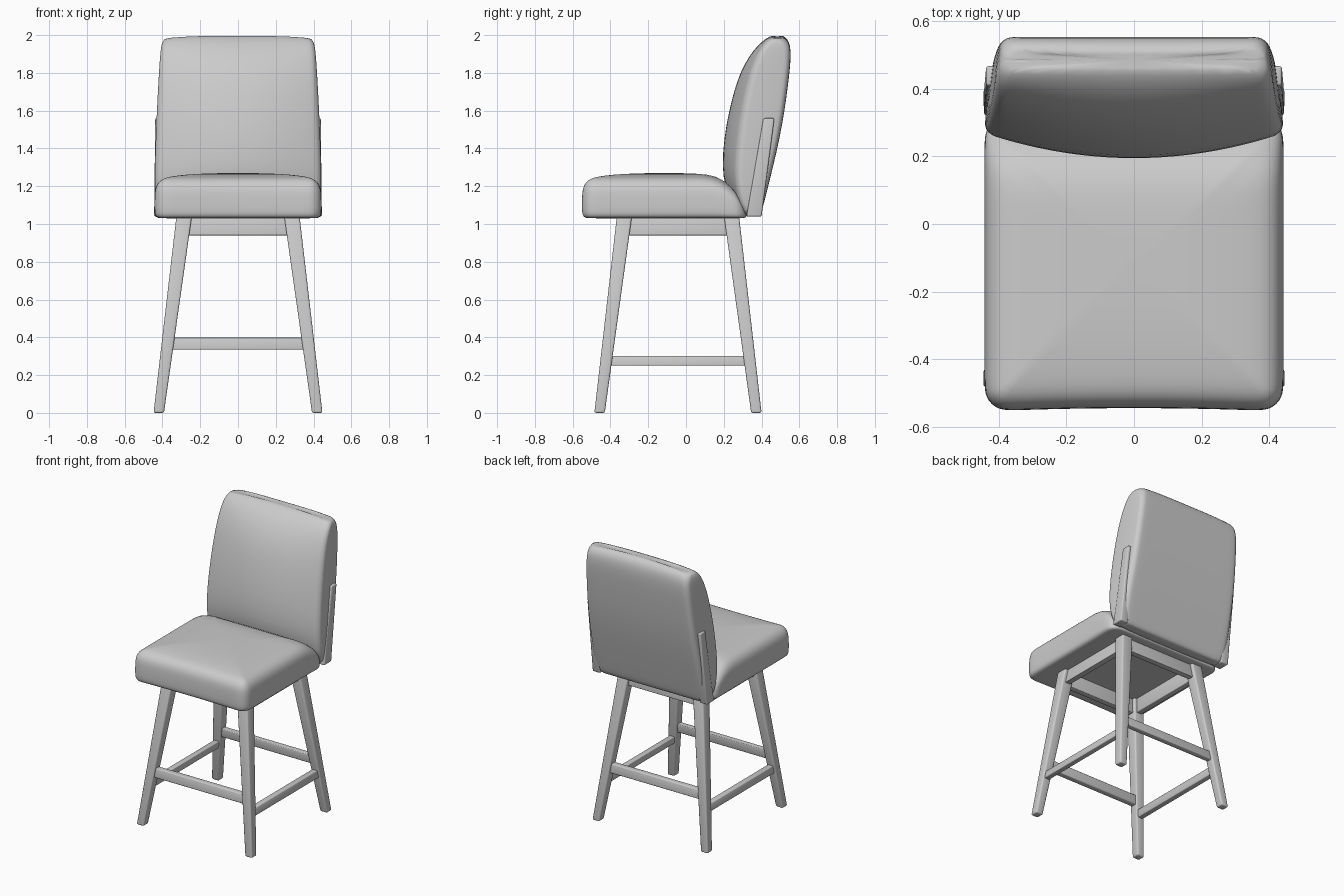
import bpy, bmesh, math

if "Cube" in bpy.data.objects:
    bpy.data.objects.remove(bpy.data.objects["Cube"])

mat = bpy.data.materials.new("light grey")
mat.diffuse_color = (0.6, 0.6, 0.6, 1)
mat.use_nodes = True
mat.node_tree.nodes["Principled BSDF"].inputs["Base Color"].default_value = mat.diffuse_color


def finish(name, bm, angle):
    bmesh.ops.recalc_face_normals(bm, faces=bm.faces)
    me = bpy.data.meshes.new(name)
    bm.to_mesh(me)
    bm.free()
    me.materials.append(mat)
    ob = bpy.data.objects.new(name, me)
    bpy.context.collection.objects.link(ob)
    bpy.ops.object.select_all(action='DESELECT')
    ob.select_set(True)
    bpy.context.view_layer.objects.active = ob
    bpy.ops.object.shade_smooth_by_angle(angle=math.radians(angle))
    return ob


def ring(a, b, r, sides=10, corner=4):
    """Rounded rectangle outline, half sizes a and b, corner radius r."""
    r = min(r, a * 0.9, b * 0.9)
    arcs = []
    for q, (sx, sy) in enumerate([(1, 1), (-1, 1), (-1, -1), (1, -1)]):
        arcs.append([(sx * (a - r) + r * math.cos((q + i / corner) * math.pi / 2),
                      sy * (b - r) + r * math.sin((q + i / corner) * math.pi / 2))
                     for i in range(corner + 1)])
    pts = []
    for q in range(4):
        p, n = arcs[q][-1], arcs[(q + 1) % 4][0]
        pts += arcs[q]
        pts += [(p[0] + (n[0] - p[0]) * i / sides, p[1] + (n[1] - p[1]) * i / sides)
                for i in range(1, sides)]
    return pts


def loft(name, loops):
    """Skin a stack of outlines into a soft cushion."""
    bm = bmesh.new()
    rows = [[bm.verts.new(p) for p in lp] for lp in loops]
    n = len(rows[0])
    for lo, hi in zip(rows, rows[1:]):
        for i in range(n):
            j = (i + 1) % n
            bm.faces.new((lo[i], lo[j], hi[j], hi[i]))
    bm.faces.new(rows[0][::-1])
    bm.faces.new(rows[-1])
    ob = finish(name, bm, 80)
    ob.modifiers.new("soften", 'SUBSURF').levels = 1
    ob.modifiers["soften"].render_levels = 1
    return ob


def bar(name, low, high, bevel):
    """Tapered bar between two level rectangles (x0, x1, y0, y1, z)."""
    bm = bmesh.new()
    quads = [[bm.verts.new(p) for p in ((x0, y0, z), (x1, y0, z), (x1, y1, z), (x0, y1, z))]
             for x0, x1, y0, y1, z in (low, high)]
    bm.faces.new(quads[0])
    bm.faces.new(quads[1])
    for i in range(4):
        j = (i + 1) % 4
        bm.faces.new((quads[0][i], quads[0][j], quads[1][j], quads[1][i]))
    bmesh.ops.recalc_face_normals(bm, faces=bm.faces)
    bmesh.ops.bevel(bm, geom=bm.edges[:], offset=bevel, segments=3, profile=0.5, affect='EDGES')
    return finish(name, bm, 40)


# Seat cushion: (height, inset) rings, domed on top, falling away at the rear
loops = []
for z, inset in [(1.03, 0.30), (1.03, 0.04), (1.032, 0.02), (1.042, 0.006), (1.06, 0.0),
                 (1.12, 0.0), (1.17, 0.002), (1.20, 0.009), (1.225, 0.025), (1.242, 0.05),
                 (1.252, 0.09), (1.261, 0.16), (1.267, 0.26), (1.269, 0.34), (1.27, 0.41)]:
    loop = []
    for x, y in ring(0.443 - inset, 0.4375 - inset, max(0.07 - inset, 0.02)):
        front = max(0, -y / 0.4375)
        y += 0.01 * front * (1 - (x / 0.443) ** 2) - 0.1175
        drop = 1 - 0.8 * (max(0, y - 0.13) / 0.2) ** 2
        loop.append((x, y, 1.03 + (z - 1.03) * drop))
    loops.append(loop)
loft("seat_cushion", loops)

# Back cushion: height, front at middle, front at sides, rear, half width
loops = []
for z, yf, ys, yb, w in [(1.04, .33, .34, .38, .40), (1.045, .30, .32, .395, .425),
                         (1.10, .25, .285, .41, .438), (1.20, .205, .268, .435, .442),
                         (1.30, .19, .265, .46, .441), (1.45, .20, .278, .495, .436),
                         (1.60, .227, .30, .522, .43), (1.75, .266, .33, .542, .422),
                         (1.85, .31, .36, .553, .416), (1.92, .357, .39, .555, .411),
                         (1.965, .40, .417, .546, .405), (1.992, .44, .447, .525, .394),
                         (2.0, .465, .468, .50, .37)]:
    mid, half = (yf + yb) / 2, (yb - yf) / 2
    loop = []
    for x, y in ring(w, half, 0.035):
        s = (y + half) / (2 * half)
        bulge = (ys - yf) * (x / w) ** 2 * (1 - s)
        edge = 0.012 * (x / w) ** 4 * max(0, (z - 1.9) / 0.1)
        loop.append((x * (1 - 0.05 * s * s), mid + y + bulge, z - edge))
    loops.append(loop)
loft("back_cushion", loops)

for side, sx in (("left", -1), ("right", 1)):
    def xs(a, b):
        return tuple(sorted((sx * a, sx * b)))

    # Posts that hold the back at its sides
    bar(side + "_back_post", (*xs(.385, .444), .32, .40, 1.04),
        (*xs(.375, .438), .41, .468, 1.56), 0.008)
    # Splayed, tapered legs
    bar("front_%s_leg" % side, (*xs(.392, .447), -.485, -.43, 0),
        (*xs(.243, .325), -.365, -.285, 1.05), 0.01)
    bar("rear_%s_leg" % side, (*xs(.392, .447), .345, .40, 0),
        (*xs(.243, .325), .20, .28, 1.05), 0.01)
    # Side footrest and side apron
    bar(side + "_stretcher", (*xs(.367, .407), -.41, .33, .25),
        (*xs(.36, .40), -.41, .33, .302), 0.006)
    bar(side + "_apron", (*xs(.275, .315), -.33, .24, .94),
        (*xs(.263, .303), -.33, .24, 1.04), 0.004)

# Front and rear footrests and aprons
for name, y_low, y_high, a_low, a_high in (("front", -.415, -.407, -.34, -.328),
                                           ("rear", .329, .322, .25, .24)):
    bar(name + "_stretcher", (-.365, .365, y_low - .02, y_low + .02, .335),
        (-.365, .365, y_high - .02, y_high + .02, .398), 0.006)
    bar(name + "_apron", (-.29, .29, a_low - .02, a_low + .02, .94),
        (-.28, .28, a_high - .02, a_high + .02, 1.04), 0.004)
